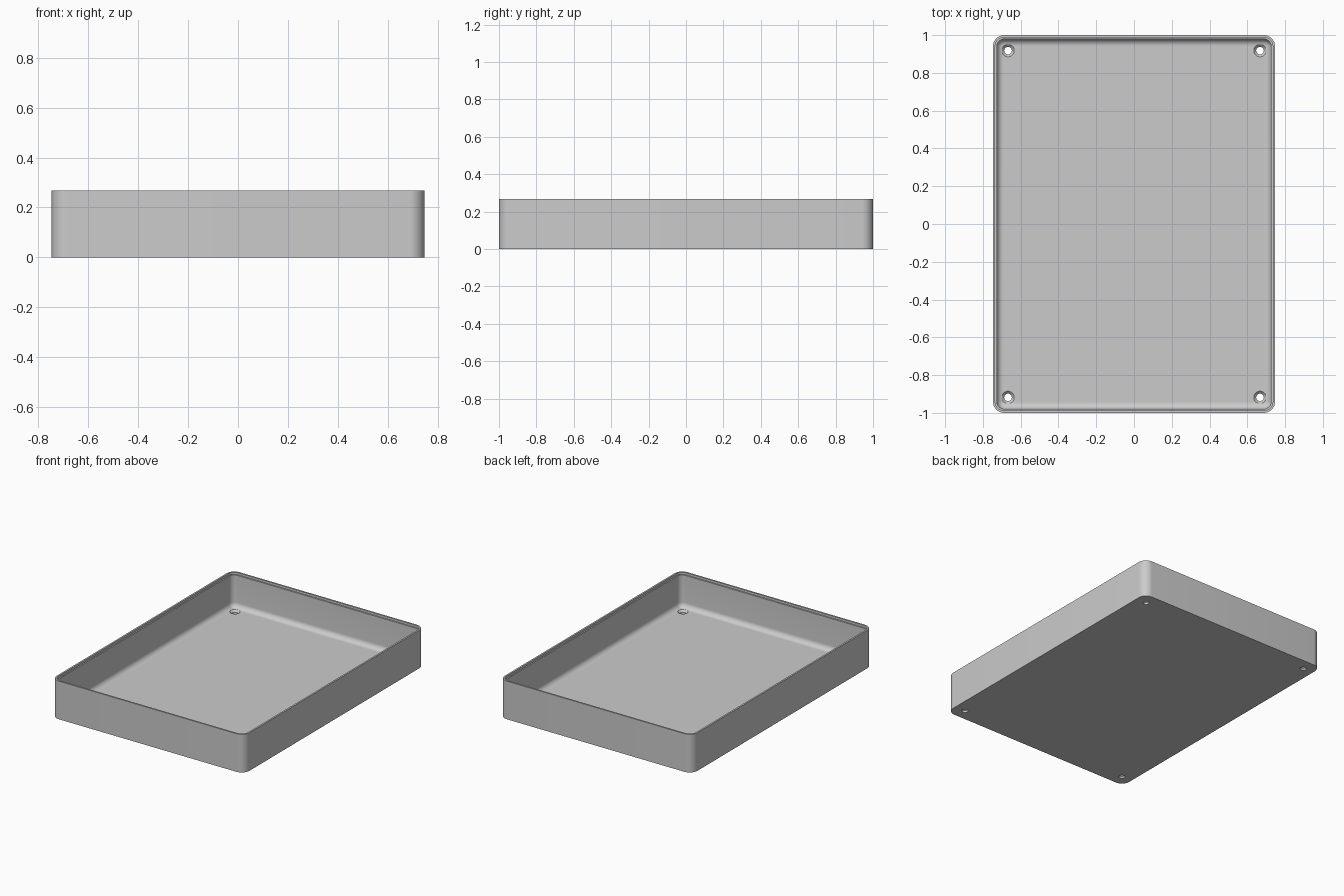
import bpy, bmesh, math
from math import pi, sin, cos, radians

if "Cube" in bpy.data.objects:
    bpy.data.objects.remove(bpy.data.objects["Cube"], do_unlink=True)

HALF_X, HALF_Y, HEIGHT = 0.747, 1.0, 0.267
CORNER, FLOOR, WALL, FILLET = 0.06, 0.027, 0.021, 0.035

grey = bpy.data.materials.new("plain grey")
grey.use_nodes = True
colour = (0.6, 0.6, 0.6, 1)
grey.diffuse_color = colour
grey.node_tree.nodes["Principled BSDF"].inputs["Base Color"].default_value = colour


def make_object(name, bm):
    bmesh.ops.recalc_face_normals(bm, faces=bm.faces)
    mesh = bpy.data.meshes.new(name)
    bm.to_mesh(mesh)
    bm.free()
    mesh.materials.append(grey)
    obj = bpy.data.objects.new(name, mesh)
    bpy.context.collection.objects.link(obj)
    return obj


def loft(bm, loops):
    """Skin a stack of closed loops and cap both ends."""
    rings = [[bm.verts.new(p) for p in loop] for loop in loops]
    for a, b in zip(rings, rings[1:]):
        n = len(a)
        for i in range(n):
            j = (i + 1) % n
            bm.faces.new((a[i], a[j], b[j], b[i]))
    bm.faces.new(rings[0])
    bm.faces.new(rings[-1])


def rounded_rectangle(inset, z, steps=10):
    r = max(CORNER - inset, 0.008)
    cx, cy = HALF_X - inset - r, HALF_Y - inset - r
    points = []
    for q, (sx, sy) in enumerate(((1, 1), (-1, 1), (-1, -1), (1, -1))):
        for k in range(steps + 1):
            a = (q + k / steps) * pi / 2
            points.append((sx * cx + r * cos(a), sy * cy + r * sin(a), z))
    return points


# Tray wall section: outside, stepped rim, inside, floor fillet
section = [(0, 0), (0, HEIGHT), (0.012, HEIGHT), (0.012, HEIGHT - 0.015),
           (WALL, HEIGHT - 0.015)]
for k in range(9):
    a = k / 8 * pi / 2
    section.append((WALL + FILLET * (1 - cos(a)), FLOOR + FILLET * (1 - sin(a))))
bm = bmesh.new()
loft(bm, [rounded_rectangle(*s) for s in section])
tray = make_object("tray", bm)

# Countersunk screw holes in the four corners
bm = bmesh.new()
for sx in (-1, 1):
    for sy in (-1, 1):
        loft(bm, [[(sx * 0.667 + r * cos(i * pi / 16), sy * 0.918 + r * sin(i * pi / 16), z)
                   for i in range(32)]
                  for r, z in ((0.02, -0.02), (0.02, 0.014), (0.033, FLOOR), (0.033, 0.06))])
cutter = make_object("screw_hole_cutter", bm)
cutter.hide_render = True

cut = tray.modifiers.new("screw holes", "BOOLEAN")
cut.operation, cut.solver, cut.object = "DIFFERENCE", "EXACT", cutter
bpy.ops.object.select_all(action="DESELECT")
bpy.context.view_layer.objects.active = tray
tray.select_set(True)
bpy.ops.object.modifier_apply(modifier=cut.name)
bpy.data.objects.remove(cutter, do_unlink=True)
bpy.ops.object.shade_smooth_by_angle(angle=radians(30))
